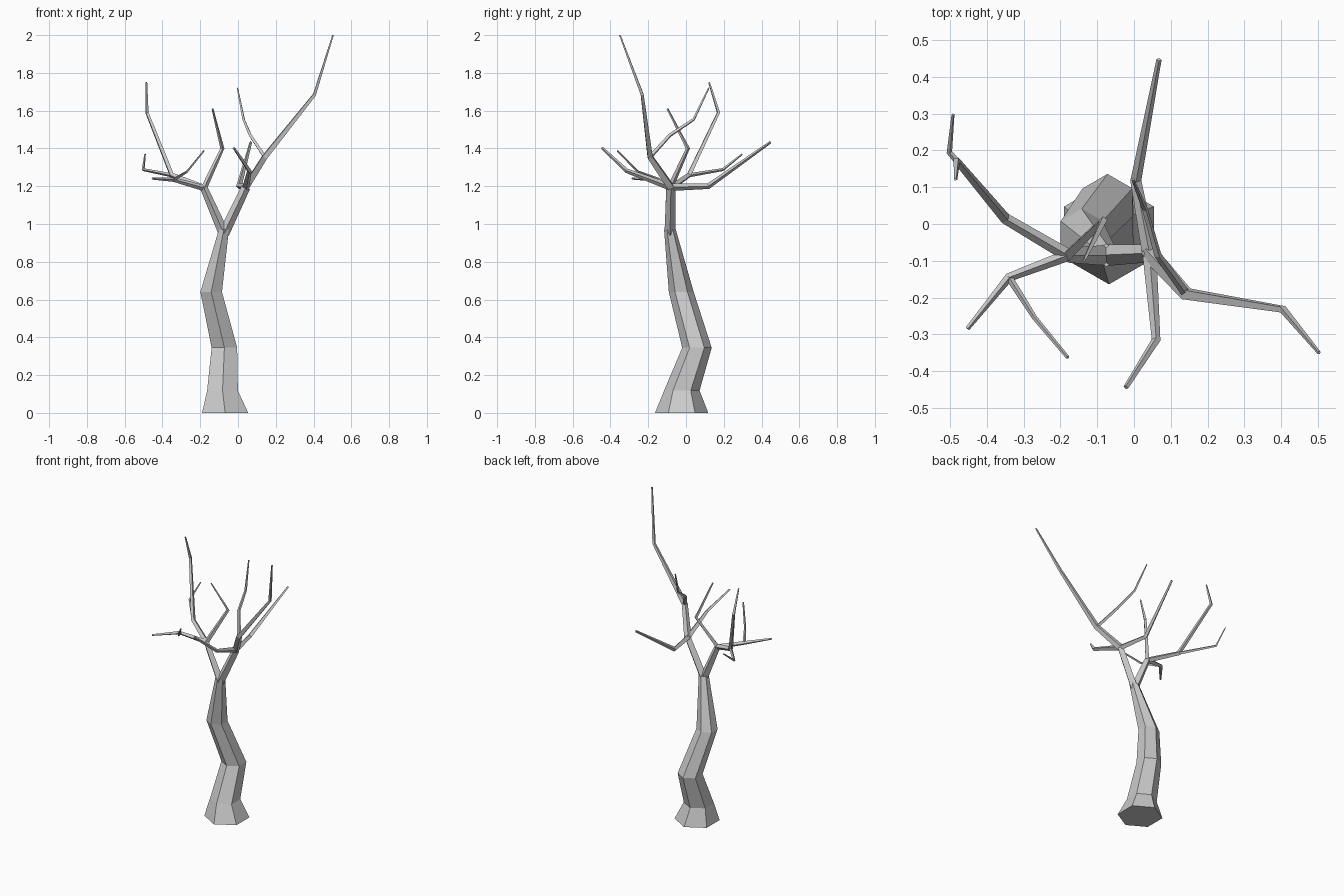
import bpy, bmesh, math
from mathutils import Vector

if "Cube" in bpy.data.objects:
    bpy.data.objects.remove(bpy.data.objects["Cube"])


def loft(name, rings):
    # Skin a list of equal-sided rings and cap both ends
    bm = bmesh.new()
    loops = [[bm.verts.new(p) for p in ring] for ring in rings]
    n = len(loops[0])
    for a, b in zip(loops, loops[1:]):
        for i in range(n):
            j = (i + 1) % n
            bm.faces.new((a[i], a[j], b[j], b[i]))
    bm.faces.new(loops[0][::-1])
    bm.faces.new(loops[-1])
    bmesh.ops.recalc_face_normals(bm, faces=bm.faces)
    mesh = bpy.data.meshes.new(name)
    bm.to_mesh(mesh)
    bm.free()
    obj = bpy.data.objects.new(name, mesh)
    bpy.context.collection.objects.link(obj)
    return obj


def limb(name, path, sides=4):
    # Tapered faceted tube along (x, y, z, radius) points
    pts = [Vector(p[:3]) for p in path]
    rings = []
    ref = None
    for i, p in enumerate(pts):
        t = Vector()
        if i > 0:
            t += (p - pts[i - 1]).normalized()
        if i < len(pts) - 1:
            t += (pts[i + 1] - p).normalized()
        t.normalize()
        if ref is None:
            ref = Vector((0, 0, 1)) if abs(t.z) < 0.8 else Vector((0, 1, 0))
        u = (ref - t * ref.dot(t)).normalized()
        v = t.cross(u)
        ref = u
        r = path[i][3]
        rings.append([p + r * (math.cos(a) * u + math.sin(a) * v)
                      for a in (2 * math.pi * k / sides for k in range(sides))])
    return loft(name, rings)


# Trunk: six-sided, level rings (x, y, z, radius)
trunk = [(-0.068, -0.023, 0, 0.141), (-0.082, -0.022, 0.118, 0.094),
         (-0.072, 0.058, 0.345, 0.078), (-0.142, -0.025, 0.64, 0.066),
         (-0.075, -0.085, 0.97, 0.031)]
loft("trunk", [[(x + r * math.sin(k * math.pi / 3), y + r * math.cos(k * math.pi / 3), z)
                for k in range(6)] for x, y, z, r in trunk])

# Shared forks
fork = (-0.075, -0.085, 0.95)
left = (-0.18, -0.085, 1.19)
right = (0.042, -0.08, 1.195)
left_back = (-0.35, 0.015, 1.258)
left_front = (-0.34, -0.145, 1.235)
right_high = (0.142, -0.19, 1.355)

# Main boughs and everything growing from them
limbs = {
    "left_bough": [(*fork, 0.028), (*left, 0.02)],
    "right_bough": [(*fork, 0.029), (*right, 0.024)],
    "left_upright_branch": [(*left, 0.016), (-0.083, 0.01, 1.4, 0.011), (-0.135, -0.098, 1.61, 0.005)],
    "left_back_branch": [(*left, 0.018), (*left_back, 0.015), (-0.482, 0.172, 1.59, 0.01),
                         (-0.485, 0.122, 1.75, 0.005)],
    "left_back_twig": [(*left_back, 0.011), (-0.502, 0.195, 1.288, 0.008), (-0.492, 0.298, 1.37, 0.004)],
    "left_front_branch": [(*left, 0.016), (*left_front, 0.012), (-0.453, -0.285, 1.241, 0.006)],
    "left_front_twig": [(*left_front, 0.01), (-0.27, -0.255, 1.277, 0.007), (-0.18, -0.363, 1.388, 0.005)],
    "right_high_branch": [(*right, 0.023), (*right_high, 0.019), (0.405, -0.232, 1.685, 0.011),
                          (0.503, -0.35, 2.0, 0.005)],
    "right_high_twig": [(*right_high, 0.012), (0.065, -0.085, 1.47, 0.01),
                        (0.03, 0.04, 1.553, 0.008), (-0.003, 0.121, 1.72, 0.004)],
    "right_back_branch": [(*right, 0.02), (0.005, 0.118, 1.2, 0.015), (0.068, 0.447, 1.433, 0.007)],
    "right_front_branch": [(*right, 0.019), (0.06, -0.315, 1.282, 0.012), (-0.022, -0.444, 1.403, 0.007)],
}
for name, path in limbs.items():
    limb(name, path)
